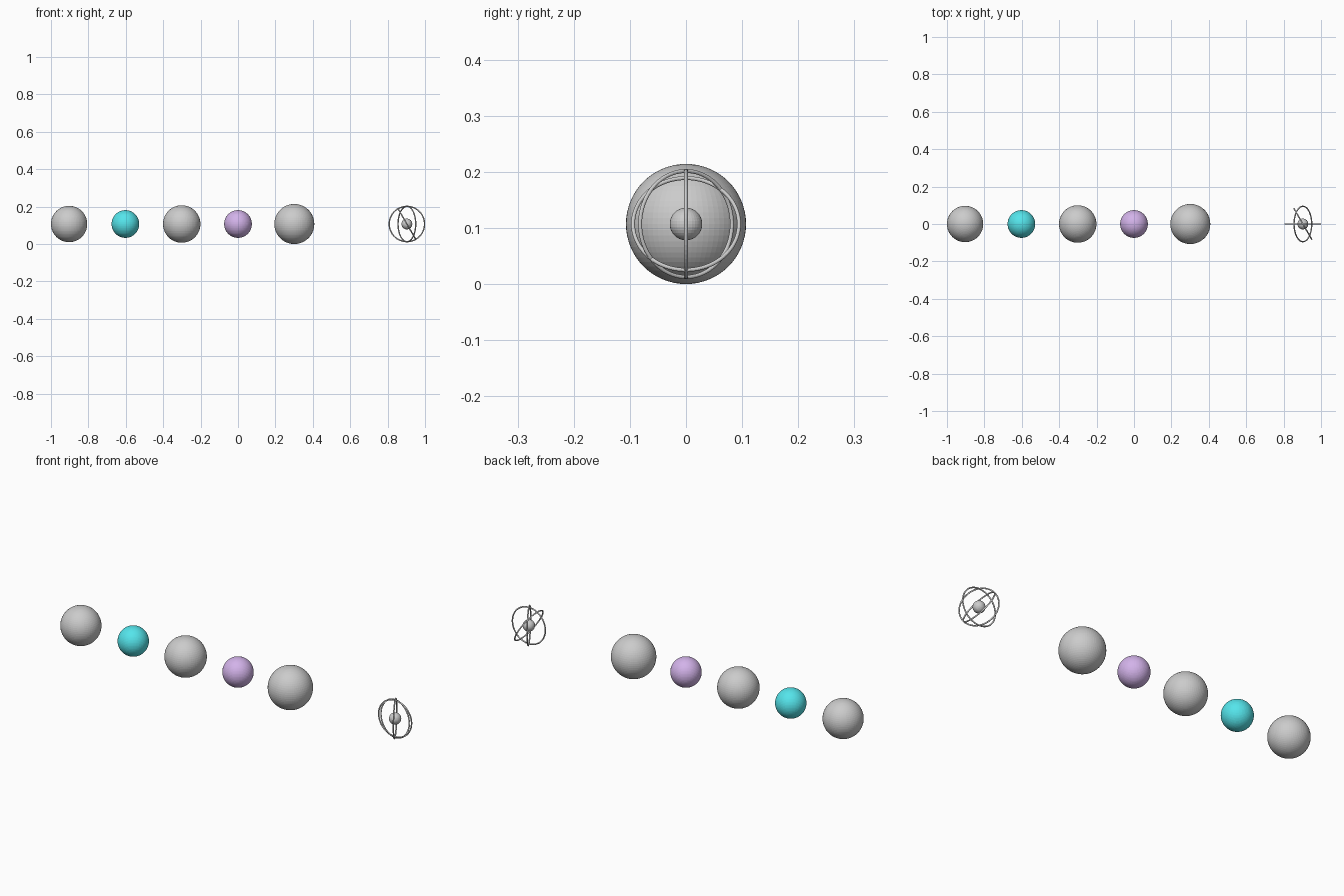
import bpy
from math import radians

if "Cube" in bpy.data.objects:
    bpy.data.objects.remove(bpy.data.objects["Cube"])

Z = 0.107      # common centre height
STEP = 0.301   # spacing along the row


def material(name, rgb):
    m = bpy.data.materials.new(name)
    m.diffuse_color = (*rgb, 1)
    m.use_nodes = True
    m.node_tree.nodes["Principled BSDF"].inputs["Base Color"].default_value = m.diffuse_color
    return m


def ball(name, slot, radius, mat=None, segments=64):
    bpy.ops.mesh.primitive_uv_sphere_add(segments=segments, ring_count=segments // 2,
                                         radius=radius, location=(slot * STEP, 0, Z))
    ob = bpy.context.object
    ob.name = name
    if mat:
        ob.data.materials.append(mat)
    return ob


cyan = material("cyan", (0.09, 0.78, 0.83))
lilac = material("lilac", (0.65, 0.45, 0.82))

# Row of balls
ball("small_grey_ball", -3, 0.097)
ball("cyan_ball", -2, 0.074, cyan)
ball("medium_grey_ball", -1, 0.100)
ball("lilac_ball", 0, 0.074, lilac)
ball("large_grey_ball", 1, 0.107)

# Atom: nucleus with three orbit rings
ball("nucleus", 3, 0.029, segments=32)
for i, rot in enumerate([(90, 0, 0), (0, 60, 0), (90, 0, 120)]):
    bpy.ops.mesh.primitive_torus_add(major_radius=0.0945, minor_radius=0.0035,
                                     major_segments=64, minor_segments=12,
                                     location=(3 * STEP, 0, Z),
                                     rotation=[radians(a) for a in rot])
    bpy.context.object.name = f"orbit_ring_{i + 1}"
